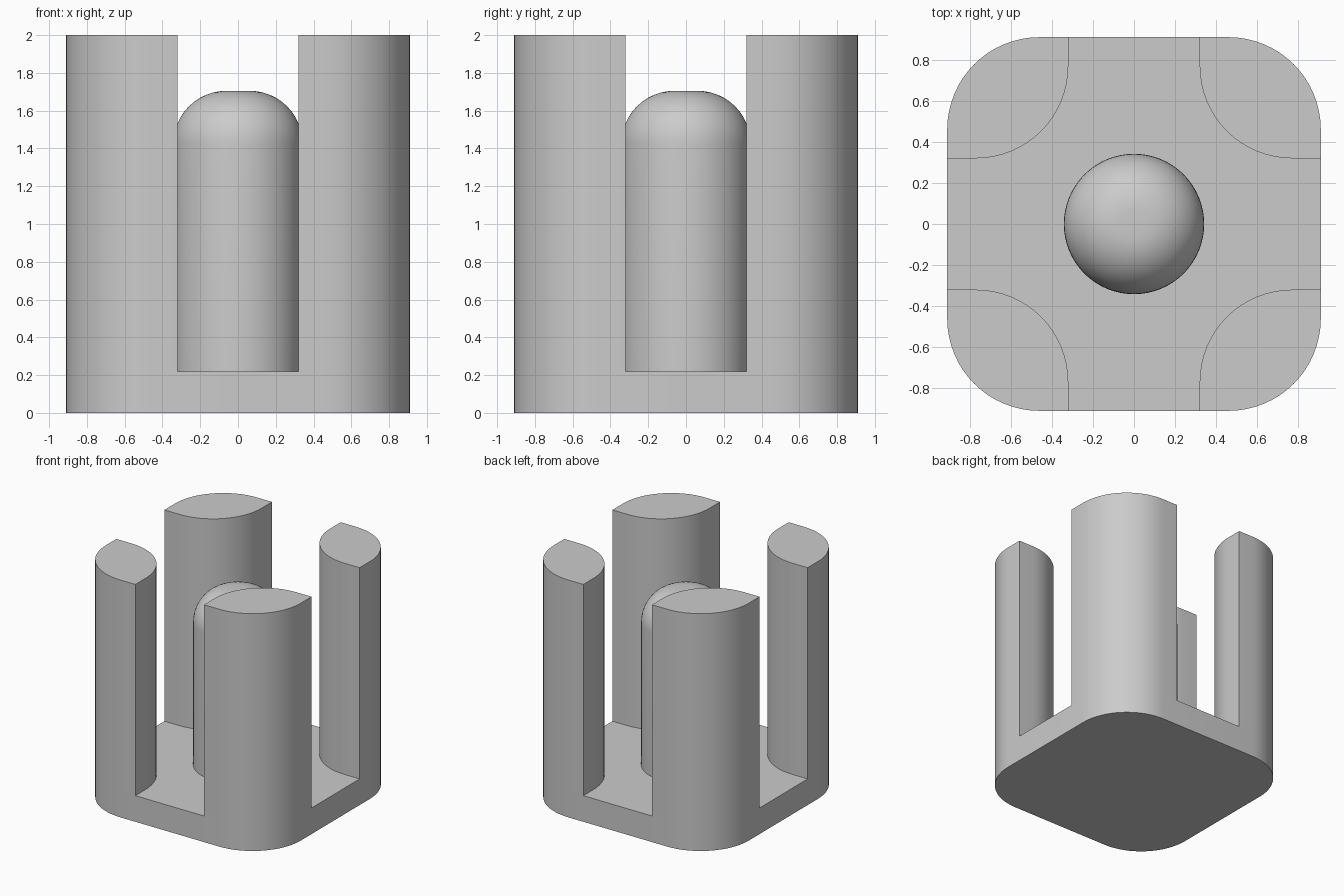
import bpy, bmesh
from math import sin, cos, pi

default = bpy.data.objects.get("Cube")
if default:
    bpy.data.objects.remove(default, do_unlink=True)

HALF, GAP, R = 0.91, 0.32, 0.45      # half width, half slot width, corner radius
FLOOR, TOP = 0.22, 2.0
PIN_R, PIN_TOP, FILLET = 0.342, 1.705, 0.28

grey = bpy.data.materials.new("plain_grey")
grey.use_nodes = True
colour = (0.6, 0.6, 0.6, 1)
grey.diffuse_color = colour
grey.node_tree.nodes["Principled BSDF"].inputs["Base Color"].default_value = colour


def arc(cx, cy, r, start, end, steps=16):
    return [(cx + r * cos(start + (end - start) * i / steps),
             cy + r * sin(start + (end - start) * i / steps)) for i in range(steps + 1)]


def finish(name, bm):
    bmesh.ops.recalc_face_normals(bm, faces=bm.faces)
    mesh = bpy.data.meshes.new(name)
    bm.to_mesh(mesh)
    bm.free()
    mesh.materials.append(grey)
    obj = bpy.data.objects.new(name, mesh)
    bpy.context.collection.objects.link(obj)
    bpy.ops.object.select_all(action='DESELECT')
    obj.select_set(True)
    bpy.context.view_layer.objects.active = obj
    bpy.ops.object.shade_smooth_by_angle(angle=pi / 6)
    return obj


def prism(bm, outline, z0, z1, caps=(True, True)):
    low, high = ([bm.verts.new((x, y, z)) for x, y in outline] for z in (z0, z1))
    n = len(outline)
    for i in range(n):
        j = (i + 1) % n
        bm.faces.new((low[i], low[j], high[j], high[i]))
    for ring, wanted in zip((low, high), caps):
        if wanted:
            bm.faces.new(ring)


# Rounded square base
c = HALF - R
outline = []
for k, (sx, sy) in enumerate(((1, 1), (-1, 1), (-1, -1), (1, -1))):
    outline += arc(sx * c, sy * c, R, k * pi / 2, (k + 1) * pi / 2)
bm = bmesh.new()
prism(bm, outline, 0, FLOOR)
finish("base", bm)

# Four corner posts, rounded outside and inside
post = arc(c, c, R, 0, pi / 2) + [(GAP, HALF)]
post += arc(GAP + R, GAP + R, R, pi, 1.5 * pi) + [(HALF, GAP)]
for name, sx, sy in (("post_back_left", 1, 1), ("post_back_right", -1, 1),
                     ("post_front_left", 1, -1), ("post_front_right", -1, -1)):
    bm = bmesh.new()
    prism(bm, [(sx * x, sy * y) for x, y in post], FLOOR, TOP, (False, True))
    finish(name, bm)

# Centre pin with a rounded top, spun from a profile
profile = [(PIN_R, FLOOR)] + arc(PIN_R - FILLET, PIN_TOP - FILLET, FILLET, 0, pi / 2, 12)
profile.append((0, PIN_TOP))
bm = bmesh.new()
verts = [bm.verts.new((x, 0, z)) for x, z in profile]
edges = [bm.edges.new(pair) for pair in zip(verts, verts[1:])]
bmesh.ops.spin(bm, geom=verts + edges, cent=(0, 0, 0), axis=(0, 0, 1),
               angle=2 * pi, steps=64, use_duplicate=False)
bmesh.ops.remove_doubles(bm, verts=bm.verts, dist=0.0005)
bm.normal_update()
finish("centre_pin", bm)
